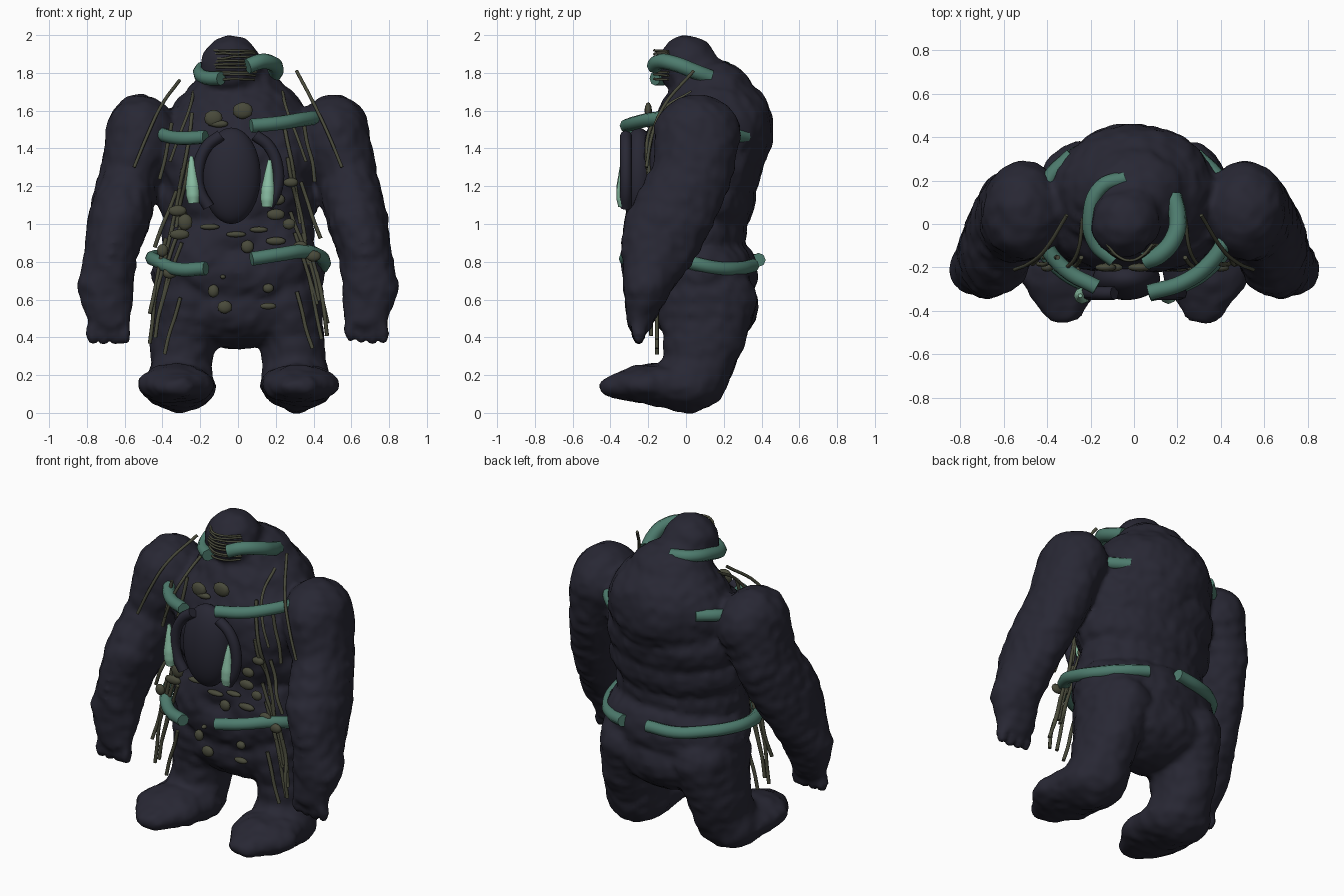
import bpy, bmesh, math, random
from mathutils import Vector, Matrix, noise

random.seed(4)
if "Cube" in bpy.data.objects:
    bpy.data.objects.remove(bpy.data.objects["Cube"], do_unlink=True)


def material(name, r, g, b):
    m = bpy.data.materials.new(name)
    m.use_nodes = True
    m.diffuse_color = (r, g, b, 1)
    bsdf = m.node_tree.nodes["Principled BSDF"]
    bsdf.inputs["Base Color"].default_value = (r, g, b, 1)
    bsdf.inputs["Roughness"].default_value = 0.8
    return m


HIDE = material("dark_hide", 0.021, 0.0205, 0.034)
TEAL = material("teal_band", 0.075, 0.2, 0.155)
PALE = material("pale_green", 0.26, 0.53, 0.38)
MOSS = material("moss_olive", 0.066, 0.068, 0.043)


def add_object(name, data, mat):
    ob = bpy.data.objects.new(name, data)
    bpy.context.scene.collection.objects.link(ob)
    data.materials.append(mat)
    return ob


def mesh_object(name, bm, mat):
    me = bpy.data.meshes.new(name)
    bm.to_mesh(me)
    bm.free()
    me.shade_smooth()
    return add_object(name, me, mat)


def blob(bm, x, y, z, rx, ry, rz, detail=3):
    mat = Matrix.Translation((x, y, z)) @ Matrix.Diagonal((rx, ry, rz, 1))
    bmesh.ops.create_icosphere(bm, subdivisions=detail, radius=1, matrix=mat)


def limb(bm, keys, side, steps=3):
    """Chain of ellipsoids blended between key sections."""
    for a, b in zip(keys, keys[1:]):
        for i in range(steps + 1):
            v = [p + (q - p) * i / steps for p, q in zip(a, b)]
            blob(bm, v[0] * side, *v[1:])


def tube(name, points, radius, mat, tips=None):
    cu = bpy.data.curves.new(name, "CURVE")
    cu.dimensions = "3D"
    cu.bevel_depth = radius
    cu.bevel_resolution = 2
    cu.resolution_u = 5
    cu.use_fill_caps = True
    sp = cu.splines.new("BEZIER")
    sp.bezier_points.add(len(points) - 1)
    for i, (bp, p) in enumerate(zip(sp.bezier_points, points)):
        bp.co = p
        bp.handle_left_type = bp.handle_right_type = "AUTO"
        bp.radius = tips[i] if tips else 1
    return add_object(name, cu, mat)


# Body: overlapping masses fused into one hide
bm = bmesh.new()
for mass in [
    (0, .15, 1.5, .38, .315, .31),     # hump
    (0, .14, 1.7, .24, .22, .17),      # neck
    (-.04, .01, 1.838, .16, .16, .16),  # head
    (0, .0, 1.36, .43, .23, .3),       # chest
    (0, .13, 1.3, .42, .275, .26),     # upper back
    (0, .08, 1.13, .43, .29, .24),     # ribs
    (0, .06, .95, .41, .26, .2),       # waist
    (0, .08, .74, .46, .3, .24),       # belly
    (0, .1, .56, .42, .28, .22),       # pelvis
]:
    blob(bm, *mass)
ARM = [(.51, .06, 1.47, .19, .23, .215), (.575, .03, 1.25, .16, .21, .2),
       (.63, -.09, 1.02, .165, .24, .15), (.675, -.15, .84, .14, .195, .13),
       (.70, -.21, .67, .15, .125, .13), (.68, -.24, .5, .115, .075, .08)]
LEG = [(.25, .11, .6, .2, .27, .2), (.29, .095, .38, .17, .215, .15),
       (.3, .06, .24, .165, .185, .15), (.31, .0, .14, .19, .2, .13)]
FOOT = [LEG[-1], (.33, -.2, .15, .205, .19, .1), (.325, -.36, .14, .11, .1, .06)]
for side in (-1, 1):
    limb(bm, ARM, side)
    limb(bm, LEG, side)
    limb(bm, FOOT, side)
    blob(bm, side * .31, 0, .07, .09, .12, .07)
    blob(bm, side * .16, -.05, 1.28, .21, .165, .32)   # flat of the chest
    blob(bm, side * .17, 0, .82, .24, .205, .26)       # flat of the belly
    for i in range(4):
        blob(bm, side * (.595 + .058 * i), -.25, .425, .033, .035, .065)
body = mesh_object("body", bm, HIDE)
remesh = body.modifiers.new("fuse", "REMESH")
remesh.mode = "VOXEL"
remesh.voxel_size = 0.02
soften = body.modifiers.new("soften", "SMOOTH")
soften.iterations = 3
bpy.context.view_layer.update()
fused = bpy.data.meshes.new_from_object(body.evaluated_get(bpy.context.evaluated_depsgraph_get()))
body.modifiers.clear()
body.data = fused
# Rough, clay-like surface
normals = [v.normal.copy() for v in fused.vertices]
for v, n in zip(fused.vertices, normals):
    v.co += n * (0.002 + 0.009 * noise.noise(v.co * 7) + 0.008 * noise.noise(v.co * 18))
fused.shade_smooth()
fused.update()
bpy.context.view_layer.update()


def front_y(x, z):
    hit, loc, _, _ = body.ray_cast(Vector((x, -2, z)), Vector((0, 1, 0)))
    return max(-.24, min(loc.y, -.14)) if hit else -.17


# Chest shell with two curved rails and pale spikes
bm = bmesh.new()
blob(bm, -.035, -.25, 1.255, .155, .1, .255, 4)
mesh_object("chest_shell", bm, HIDE)
RAIL = [(.09, 1.47), (.165, 1.41), (.212, 1.28), (.2, 1.17), (.155, 1.09)]
SPIKE = [(1.1, .75), (1.14, 1), (1.19, 1), (1.27, .65), (1.35, .25)]
for side, label in ((-1, "right"), (1, "left")):
    tube(label + "_chest_rail", [(side * x, -.318, z) for x, z in RAIL], .031, HIDE)
    tube(label + "_chest_spike",
         [(-.04 + side * (.195 + .05 * (z - 1.1)), -.33, z - .01 * side) for z, _ in SPIKE],
         .038, PALE, [r for _, r in SPIKE])


# Teal bands: arcs of an ellipse around the body, with heights along each arc
def band_arc(name, start, end, rx, ry, cy, heights):
    last = len(heights) - 1
    pts = []
    for i, z in enumerate(heights):
        a = math.radians(start + (end - start) * i / last)
        pts.append((rx * math.cos(a), cy + ry * math.sin(a), z))
    tube(name, pts, .037, TEAL)


band_arc("waist_band_left", -81, 66, .455, .355, .03,
         (.815, .84, .855, .83, .79, .765, .765, .78))
band_arc("waist_band_right", 90, 248, .455, .355, .03,
         (.81, .805, .82, .825, .82, .8, .76, .765))
band_arc("chest_band_left", -81, 50, .44, .36, .04,
         (1.52, 1.535, 1.555, 1.56, 1.53, 1.48, 1.46))
band_arc("chest_band_right", 130, 247, .44, .36, .04,
         (1.55, 1.54, 1.51, 1.48, 1.455, 1.46))
tube("head_band_left", [(.05, -.17, 1.835), (.12, -.14, 1.86), (.19, -.05, 1.845),
                        (.2, .04, 1.81), (.18, .13, 1.775)], .041, TEAL)
tube("head_band_right", [(-.09, -.165, 1.77), (-.175, -.09, 1.775), (-.2, .04, 1.81),
                         (-.15, .17, 1.83), (-.04, .21, 1.825)], .037, TEAL)

# Cords wrapped across the face
for i in range(9):
    z = 1.77 + i * .0185
    half = .13 - .006 * abs(i - 4)
    pts = []
    for t in (-1, -.5, 0, .5, 1):
        x = -.02 + half * t
        pts.append((x, -.168 + .075 * t * t, z + random.uniform(-.006, .006)))
    tube(f"face_cord_{i + 1}", pts, .0065, MOSS)

# Long cords draped over each shoulder
for side, label in ((-1, "right"), (1, "left")):
    top = 1.785 + .025 * side
    tube(label + "_shoulder_cord", [(side * .31, .04, top), (side * .41, -.12, 1.62),
         (side * .48, -.18, 1.47), (side * .55, -.21, 1.3)], .009, MOSS)
    tube(label + "_collar_cord", [(side * .235, .03, 1.7), (side * .26, -.13, 1.6),
         (side * .31, -.2, 1.47), (side * .36, -.21, 1.33)], .009, MOSS)

# Hanging vines: (top x, top z, bottom x, bottom z), mirrored with small changes
VINES = [(.24, 1.6, .31, 1.2), (.35, 1.55, .41, 1.25), (.26, 1.35, .33, 1.0),
         (.29, 1.3, .36, .93), (.33, 1.2, .44, .9), (.28, 1.08, .38, .8),
         (.34, .98, .43, .62), (.3, .93, .42, .55), (.38, .9, .47, .5),
         (.37, .75, .44, .4), (.31, .64, .39, .34), (.42, .72, .47, .38)]
for side, label in ((-1, "right"), (1, "left")):
    for i, (x0, z0, x1, z1) in enumerate(VINES):
        shift = random.uniform(-.03, .03)
        pts = []
        for t in (0, .33, .66, 1):
            x = side * (x0 + (x1 - x0) * t + random.uniform(-.005, .005))
            z = z0 + (z1 - z0) * t + shift
            pts.append((x, front_y(x, z) - .014, z))
        tube(f"{label}_vine_{i + 1}", pts, .0105, MOSS)

# Flat moss beads: (x, z, half width, half height)
BEADS = [(-.13, 1.56, .05, .045), (.025, 1.6, .055, .045), (-.1, 1.53, .05, .02),
         (-.32, 1.07, .05, .03), (-.28, 1.01, .04, .045), (-.31, .945, .055, .028),
         (-.15, .985, .055, .016), (-.01, .945, .055, .016), (.11, .97, .05, .016),
         (.2, 1.05, .05, .03), (.28, 1.22, .04, .025), (.21, 1.13, .04, .03),
         (.27, 1.0, .035, .03), (.05, .88, .035, .035), (.2, .91, .055, .022),
         (.33, .88, .04, .03), (-.13, .645, .03, .035), (-.07, .56, .04, .035),
         (.16, .66, .03, .025), (.16, .565, .045, .018), (-.08, .72, .015, .012),
         (-.36, .74, .04, .03), (.4, .83, .04, .03), (-.4, .86, .03, .035)]
bm = bmesh.new()
for x, z, w, h in BEADS:
    blob(bm, x, min(front_y(x, z) - .008, -.2), z, w, .02, h, 2)
mesh_object("moss_beads", bm, MOSS)
